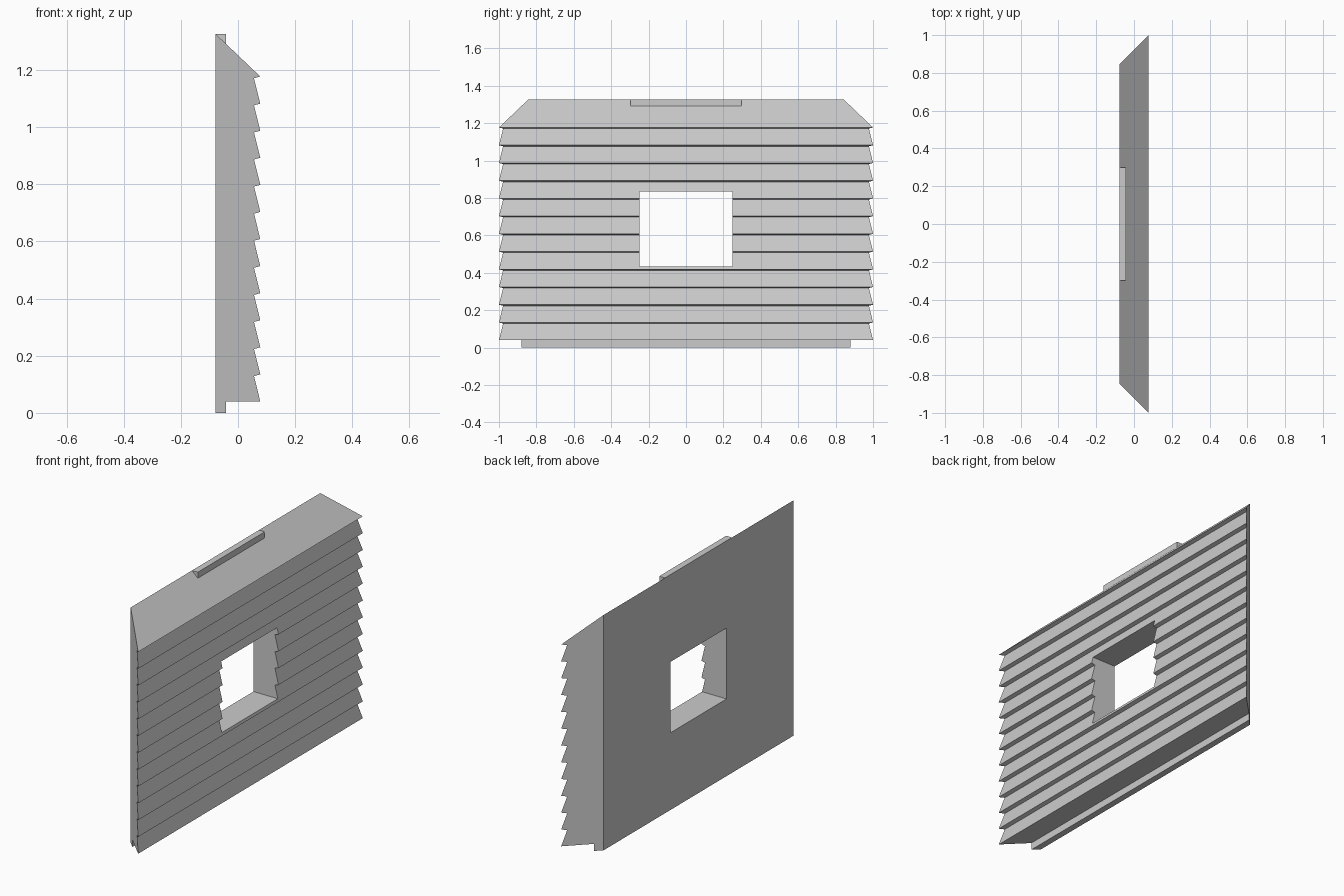
import bpy, bmesh

if "Cube" in bpy.data.objects:
    bpy.data.objects.remove(bpy.data.objects["Cube"])

BACK, FRONT, LIP = -0.078, 0.078, -0.042   # wall depth and lip depth along x
BASE, EAVE, TOP = 0.04, 1.177, 1.326       # heights
BOARDS = 12


def prism(name, profile, half_width):
    """Extrude an x-z profile along y; half_width(x) gives the end position."""
    bm = bmesh.new()
    ends = [[bm.verts.new((x, s * half_width(x), z)) for x, z in profile] for s in (-1, 1)]
    n = len(profile)
    for e in ends:
        bm.faces.new(e)
    for i in range(n):
        j = (i + 1) % n
        bm.faces.new((ends[0][i], ends[0][j], ends[1][j], ends[1][i]))
    bmesh.ops.recalc_face_normals(bm, faces=bm.faces)
    mesh = bpy.data.meshes.new(name)
    bm.to_mesh(mesh)
    bm.free()
    obj = bpy.data.objects.new(name, mesh)
    bpy.context.collection.objects.link(obj)
    return obj


# Clapboard wall with mitred ends, bevelled top and bottom locating lip
profile = [(BACK, TOP), (BACK, 0), (LIP, 0), (LIP, BASE), (FRONT, BASE)]
step = (EAVE - BASE) / BOARDS
for i in range(1, BOARDS + 1):
    z = BASE + i * step
    profile += [(FRONT - 0.022, z - 0.006), (FRONT, z)]
wall = prism("clapboard_wall", profile, lambda x: 1 - FRONT + x)

# Window opening
cutter = prism("window_cutter", [(-0.3, 0.435), (0.3, 0.435), (0.3, 0.834), (-0.3, 0.834)],
               lambda x: 0.249)
cutter.hide_render = True
mod = wall.modifiers.new("window", 'BOOLEAN')
mod.operation = 'DIFFERENCE'
mod.solver = 'EXACT'
mod.object = cutter
bpy.context.view_layer.objects.active = wall
bpy.ops.object.modifier_apply(modifier=mod.name)
bpy.data.objects.remove(cutter)

# Small wedge tab on the top bevel
drop = (TOP - EAVE) / (FRONT - BACK) * (LIP - BACK)
prism("top_tab", [(BACK, TOP), (LIP, TOP), (LIP, TOP - drop)], lambda x: 0.298)
